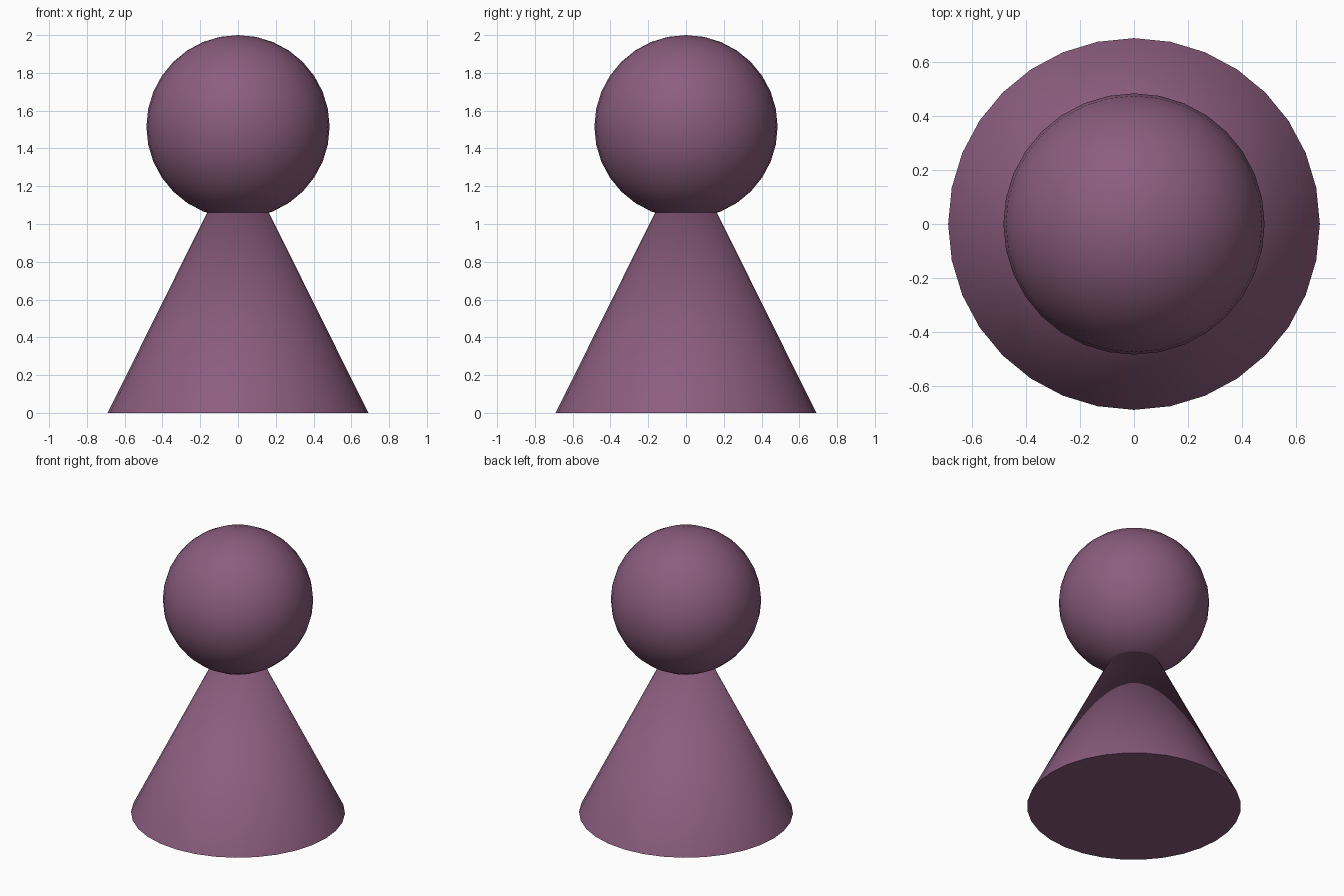
import bpy
import math

if "Cube" in bpy.data.objects:
    bpy.data.objects.remove(bpy.data.objects["Cube"])

BASE_R, CONE_H = 0.69, 1.39
HEAD_R = 0.485

mat = bpy.data.materials.new("plum")
mat.diffuse_color = (0.26, 0.11, 0.21, 1.0)
mat.use_nodes = True
mat.node_tree.nodes["Principled BSDF"].inputs["Base Color"].default_value = mat.diffuse_color


def finish(name):
    obj = bpy.context.object
    obj.name = name
    obj.data.materials.append(mat)
    bpy.ops.object.shade_smooth_by_angle(angle=math.radians(40))
    return obj


# Conical body, its tip hidden inside the head
bpy.ops.mesh.primitive_cone_add(vertices=32, radius1=BASE_R, radius2=0,
                                depth=CONE_H, location=(0, 0, CONE_H / 2))
finish("body")

# Round head
bpy.ops.mesh.primitive_uv_sphere_add(segments=32, ring_count=16, radius=HEAD_R,
                                     location=(0, 0, 2 - HEAD_R))
finish("head")
